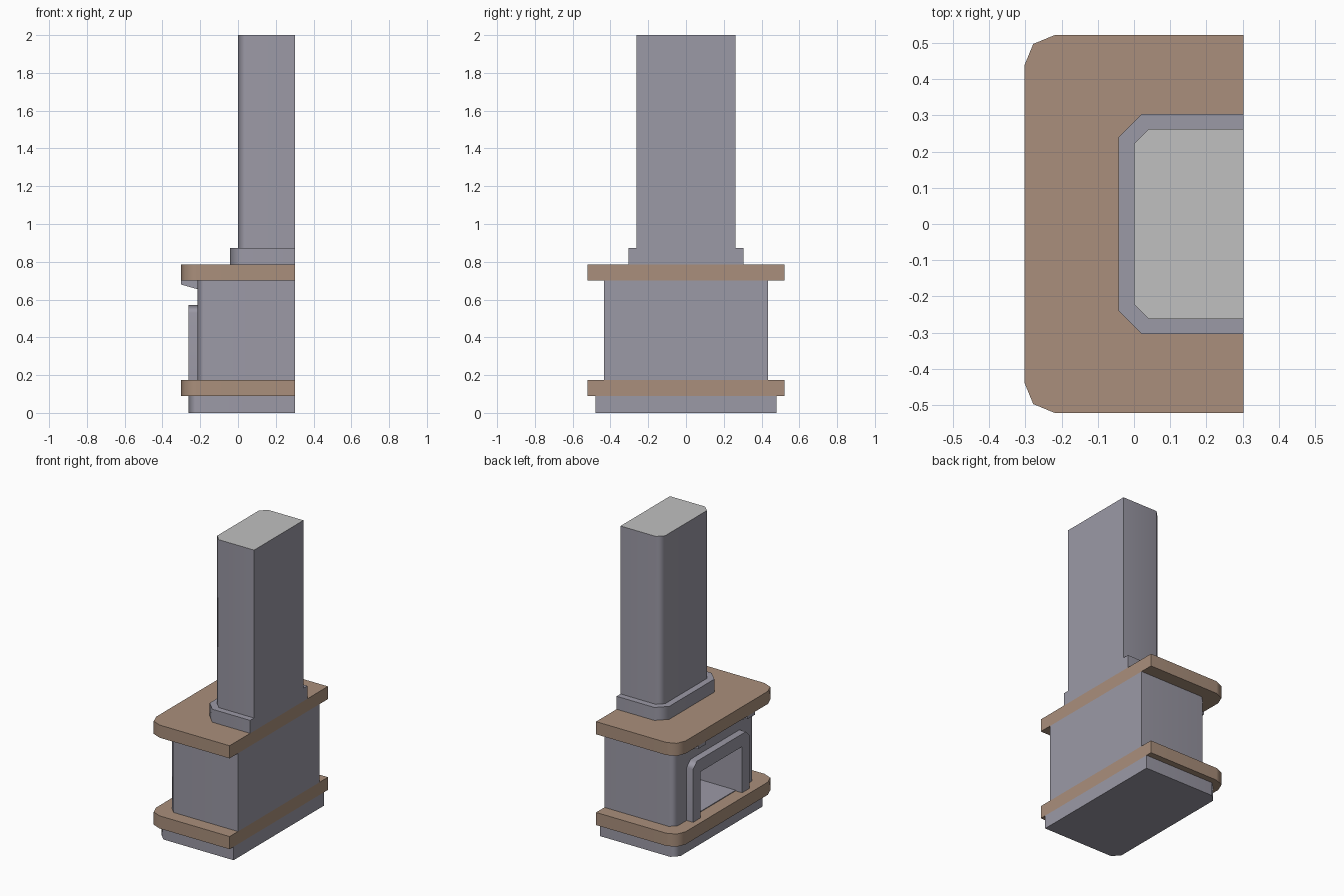
import bpy
import bmesh
import math

if "Cube" in bpy.data.objects:
    bpy.data.objects.remove(bpy.data.objects["Cube"], do_unlink=True)


def make_material(name, rgb):
    mat = bpy.data.materials.new(name)
    mat.use_nodes = True
    mat.diffuse_color = (*rgb, 1)
    mat.node_tree.nodes["Principled BSDF"].inputs["Base Color"].default_value = (*rgb, 1)
    return mat


plaster = make_material("grey plaster", (0.33, 0.32, 0.38))
stone = make_material("brown stone", (0.40, 0.275, 0.20))
cap = make_material("light grey cap", (0.53, 0.53, 0.53))

BACK = 0.303


def prism(name, points, direction, mat):
    """Extrude a flat outline along a direction."""
    bm = bmesh.new()
    face = bm.faces.new([bm.verts.new(p) for p in points])
    result = bmesh.ops.extrude_face_region(bm, geom=[face])
    verts = [g for g in result["geom"] if isinstance(g, bmesh.types.BMVert)]
    bmesh.ops.translate(bm, verts=verts, vec=direction)
    bmesh.ops.recalc_face_normals(bm, faces=bm.faces)
    mesh = bpy.data.meshes.new(name)
    bm.to_mesh(mesh)
    bm.free()
    mesh.materials.append(mat)
    obj = bpy.data.objects.new(name, mesh)
    bpy.context.collection.objects.link(obj)
    return obj


def smooth(obj):
    bpy.ops.object.select_all(action="DESELECT")
    obj.select_set(True)
    bpy.context.view_layer.objects.active = obj
    bpy.ops.object.shade_smooth_by_angle(angle=math.radians(50))
    obj.modifiers.new("Weighted normals", "WEIGHTED_NORMAL").keep_sharp = True


def layer(name, front, half, corner, segments, z0, z1, mat):
    """Block with a flat back and two rounded vertical corners at the hearth side."""
    arc = []
    for i in range(segments + 1):
        a = math.pi / 2 * i / segments
        arc.append((front + corner * (1 - math.sin(a)), half - corner * (1 - math.cos(a))))
    outline = [(BACK, half)] + arc[::1]
    if segments:
        arc.sort(key=lambda p: -p[0])
        outline = [(BACK, half)] + arc
    outline += [(x, -y) for x, y in reversed(outline)]
    return prism(name, [(x, y, z0) for x, y in outline], (0, 0, z1 - z0), mat)


def corner_layer(name, front, half, corner, segments, z0, z1, mat):
    """Block whose corners follow a quarter circle from side to front."""
    quarter = []
    for i in range(segments + 1):
        a = math.pi / 2 * i / segments
        quarter.append((front + corner * (1 - math.sin(a)), half - corner * (1 - math.cos(a))))
    outline = [(BACK, half)] + quarter
    outline += [(x, -y) for x, y in reversed(outline)]
    return prism(name, [(x, y, z0) for x, y in outline], (0, 0, z1 - z0), mat)


# Stacked masonry
base = corner_layer("base_plinth", -0.263, 0.48, 0.045, 1, 0, 0.09, plaster)
hearth = corner_layer("hearth_slab", -0.303, 0.522, 0.085, 2, 0.09, 0.175, stone)
body = corner_layer("firebox_body", -0.215, 0.433, 0.04, 1, 0.175, 0.70, plaster)
mantel = corner_layer("mantel_slab", -0.303, 0.522, 0.085, 2, 0.70, 0.785, stone)
collar = corner_layer("chimney_collar", -0.043, 0.304, 0.065, 1, 0.785, 0.872, plaster)
chimney = corner_layer("chimney_breast", 0, 0.262, 0.041, 1, 0.872, 2.0, plaster)

# Chimney top is a lighter colour
chimney.data.materials.append(cap)
for face in chimney.data.polygons:
    if face.normal.z > 0.9:
        face.material_index = 1

# Fire opening cut into the body
INNER, OUTER, OPEN_TOP, FLOOR = 0.22, 0.30, 0.485, 0.18
cutter = prism("opening_cutter",
               [(-0.4, -INNER, FLOOR), (-0.4, INNER, FLOOR),
                (-0.4, INNER, OPEN_TOP), (-0.4, -INNER, OPEN_TOP)],
               (0.62, 0, 0), plaster)
cutter.hide_render = True
cutter.hide_viewport = True
cut = body.modifiers.new("Fire opening", "BOOLEAN")
cut.object = cutter
cut.operation = "DIFFERENCE"
cut.solver = "EXACT"

# Surround: an arch-shaped frame with clipped upper corners
TOP, CLIP = 0.57, 0.04
half_frame = [(INNER, OPEN_TOP), (INNER, 0.175), (OUTER, 0.175),
              (OUTER, TOP - CLIP), (OUTER - CLIP, TOP)]
frame_outline = half_frame + [(-y, z) for y, z in reversed(half_frame)]
frame = prism("fire_surround", [(-0.263, y, z) for y, z in frame_outline],
              (0.048, 0, 0), plaster)

# Corbels under the mantel, above each leg of the surround
for side, start in (("left", -OUTER), ("right", INNER)):
    prism(side + "_corbel",
          [(-0.303, start, 0.70), (-0.303, start, 0.68),
           (-0.215, start, 0.655), (-0.215, start, 0.70)],
          (0, OUTER - INNER, 0), plaster)

for obj in (base, hearth, body, mantel, collar, chimney, frame):
    smooth(obj)
